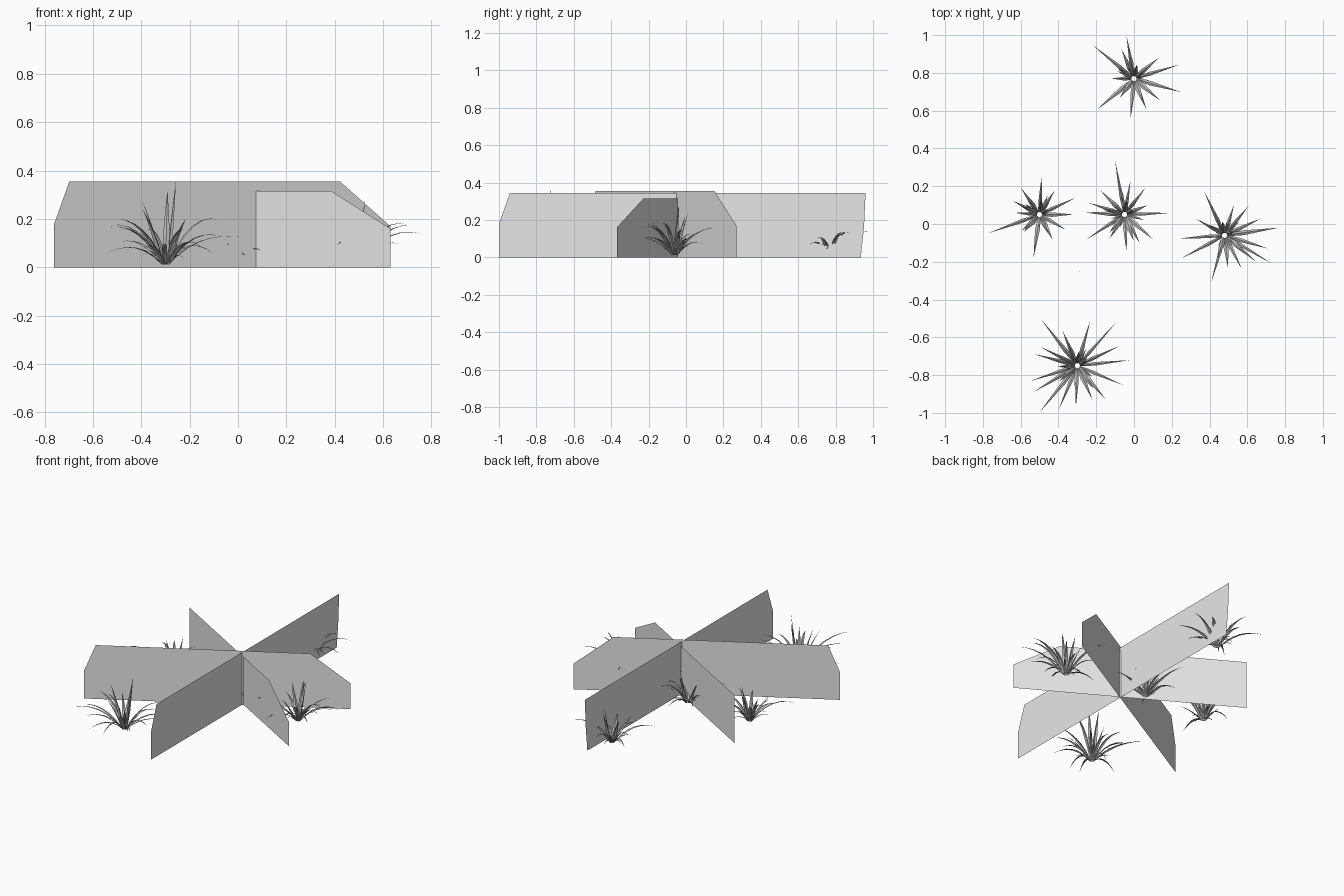
import bpy, bmesh, math, random
from mathutils import Vector

random.seed(7)
cube = bpy.data.objects.get("Cube")
if cube:
    bpy.data.objects.remove(cube)


def make_material(name, rgb):
    mat = bpy.data.materials.new(name)
    mat.use_nodes = True
    mat.diffuse_color = (*rgb, 1)
    mat.node_tree.nodes["Principled BSDF"].inputs["Base Color"].default_value = (*rgb, 1)
    return mat


light_grey = make_material("light grey", (0.8, 0.8, 0.8))
blade_grey = make_material("blade grey", (0.5, 0.5, 0.5))


def finish(bm, name, mat):
    mesh = bpy.data.meshes.new(name)
    bm.to_mesh(mesh)
    bm.free()
    mesh.materials.append(mat)
    obj = bpy.data.objects.new(name, mesh)
    bpy.context.collection.objects.link(obj)
    return obj


def card(name, start, end, outline):
    """Flat upright panel; outline holds (fraction along, height)."""
    bm = bmesh.new()
    a, b = Vector((*start, 0)), Vector((*end, 0))
    bm.faces.new([bm.verts.new(a.lerp(b, t) + Vector((0, 0, z))) for t, z in outline])
    return finish(bm, name, light_grey)


def blade(bm, centre, angle, reach, bend, tip, half_width):
    """Folded tapering leaf along an arch from the root to the tip."""
    out = Vector((math.cos(angle), math.sin(angle), 0))
    side = Vector((-out.y, out.x, 0))
    up = Vector((0, 0, 1))
    root = Vector((*centre, 0.012)) + out * 0.015
    mid = root + out * reach * 0.42 + up * bend
    end = Vector((*centre, 0)) + out * reach + up * tip
    steps = 6
    rows = []
    for i in range(steps):
        t = i / steps
        p = root * (1 - t) ** 2 + mid * 2 * t * (1 - t) + end * t * t
        tangent = ((mid - root) * (1 - t) + (end - mid) * t).normalized()
        normal = tangent.cross(side)
        w = half_width * (0.5 + 1.6 * t if t < 0.32 else 1.5 * (1 - t))
        fold = normal * w * 0.4
        rows.append([bm.verts.new(q) for q in (p - side * w, p + fold, p + side * w)])
    for lower, upper in zip(rows, rows[1:]):
        for k in range(2):
            bm.faces.new((lower[k], lower[k + 1], upper[k + 1], upper[k]))
    point = bm.verts.new(end)
    for k in range(2):
        bm.faces.new((rows[-1][k], rows[-1][k + 1], point))


def tuft(name, centre, height, leaves):
    bm = bmesh.new()
    # spreading leaves that arch outward
    for degrees, reach in leaves:
        tip = height * random.uniform(0.12, 0.65)
        bend = max(tip, height * 0.3) * random.uniform(0.75, 1.1) + 0.03
        blade(bm, centre, math.radians(degrees), reach, bend, tip, random.uniform(0.009, 0.013))
    # upright leaves in the heart
    for i in range(5):
        angle = math.radians(72 * i + random.uniform(0, 40))
        tip = height * (1 - 0.11 * i)
        blade(bm, centre, angle, 0.05 + 0.025 * i, tip * 0.6, tip, 0.014)
    # short leaves around the root
    for i in range(6):
        angle = math.radians(60 * i + random.uniform(0, 50))
        blade(bm, centre, angle, random.uniform(0.06, 0.12), 0.06, random.uniform(0.03, 0.1), 0.008)
    return finish(bm, name, blade_grey)


# crossed panels
card("wide_panel", (-0.76, -0.52), (0.63, 0.27),
     [(0, 0), (0, 0.18), (0.045, 0.355), (0.85, 0.355), (1, 0.17), (1, 0)])
card("short_panel", (-0.59, 0.34), (0.63, -0.37),
     [(0, 0), (0, 0.315), (0.8, 0.315), (1, 0.16), (1, 0)])
card("long_panel", (0.065, -1), (0.065, 0.96),
     [(0, 0), (0, 0.18), (0.03, 0.345), (1, 0.345), (0.996, 0.17), (0.987, 0)])

# grass tufts: centre, height, then (direction in degrees, reach) of each leaf
tuft("front_tuft", (-0.3, -0.75), 0.36, [
    (128, 0.31), (74, 0.25), (48, 0.3), (6, 0.28), (-23, 0.26), (-50, 0.23),
    (-66, 0.2), (-92, 0.22), (-113, 0.25), (-129, 0.32), (-149, 0.27),
    (-162, 0.26), (165, 0.24), (153, 0.22), (25, 0.25), (113, 0.2)])
tuft("left_tuft", (0.48, -0.06), 0.28, [
    (8, 0.29), (115, 0.26), (51, 0.2), (184, 0.24), (208, 0.26), (254, 0.26),
    (276, 0.18), (-63, 0.2), (-40, 0.22), (-31, 0.29), (73, 0.17),
    (150, 0.18), (25, 0.21), (-17, 0.24)])
tuft("centre_tuft", (-0.05, 0.05), 0.23, [
    (100, 0.29), (80, 0.18), (52, 0.18), (2, 0.24), (-41, 0.2), (-62, 0.17),
    (-87, 0.2), (238, 0.15), (213, 0.24), (177, 0.21), (162, 0.2),
    (135, 0.18), (22, 0.13)])
tuft("right_tuft", (-0.5, 0.05), 0.25, [
    (87, 0.21), (58, 0.15), (25, 0.21), (0, 0.18), (-30, 0.16), (-65, 0.12),
    (262, 0.23), (222, 0.13), (200, 0.29), (176, 0.13), (153, 0.16), (125, 0.17)])
tuft("back_tuft", (0, 0.77), 0.25, [
    (100, 0.23), (17, 0.25), (-16, 0.26), (-68, 0.18), (265, 0.21), (220, 0.26),
    (180, 0.12), (141, 0.28), (113, 0.17), (40, 0.17), (-40, 0.18)])
